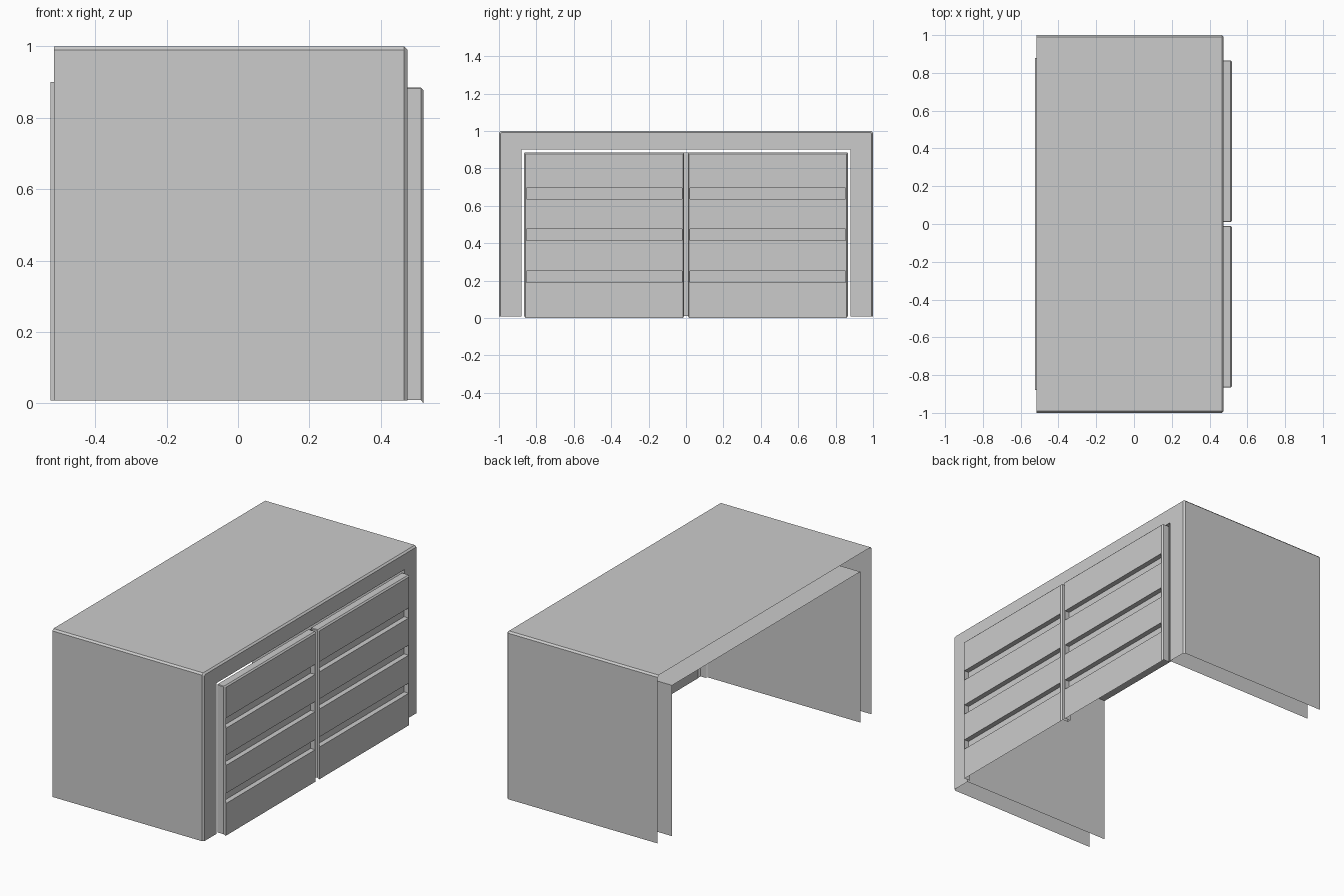
import bpy, bmesh

if "Cube" in bpy.data.objects:
    bpy.data.objects.remove(bpy.data.objects["Cube"])


def make_object(name, quads, mirror=False):
    bm = bmesh.new()
    for q in quads:
        pts = [p for i, p in enumerate(q) if p != q[i - 1]]
        if len(pts) > 2:
            bm.faces.new([bm.verts.new(p) for p in pts])
    bmesh.ops.remove_doubles(bm, verts=bm.verts, dist=0.0005)
    bmesh.ops.recalc_face_normals(bm, faces=bm.faces)
    me = bpy.data.meshes.new(name)
    bm.to_mesh(me)
    bm.free()
    ob = bpy.data.objects.new(name, me)
    bpy.context.collection.objects.link(ob)
    if mirror:
        mod = ob.modifiers.new("Mirror", "MIRROR")
        mod.use_axis = (False, True, False)
        mod.use_mirror_merge = False
    return ob


def loft(sections):
    quads = []
    for a, b in zip(sections, sections[1:]):
        for i in range(len(a) - 1):
            quads.append((a[i], a[i + 1], b[i + 1], b[i]))
    return quads


def arch(x, y0, y1, top, bottom, c=0.0):
    """Upside-down U with chamfered corners, at one x position."""
    return [(x, y0, bottom), (x, y0, top - c), (x, y0 + c, top),
            (x, y1 - c, top), (x, y1, top - c), (x, y1, bottom)]


# Cabinet: outer cover, chamfered front frame and inner liner, open at back and below
make_object("cabinet_shell", loft([
    arch(-0.515, -1, 1, 1.0, 0.008, 0.01),
    arch(0.465, -1, 1, 1.0, 0.008, 0.01),
    arch(0.475, -0.991, 0.991, 0.991, 0.008, 0.006),
    arch(0.475, -0.88, 0.88, 0.9, 0.008),
    arch(-0.525, -0.88, 0.88, 0.9, 0.008),
]))

# Door: thin front shell with chamfered rim, mirrored to the other side
FRONT, GROOVE = 0.52, 0.49
quads = loft([
    arch(0.47, 0.01, 0.865, 0.885, 0.01, 0.003),
    arch(0.512, 0.01, 0.865, 0.885, 0.01, 0.003),
    arch(FRONT, 0.017, 0.857, 0.877, 0.0),
])

# Door front panels with three recessed grooves
ys = [0.017, 0.021, 0.853, 0.857]
zs = [0.0, 0.19, 0.25, 0.415, 0.475, 0.635, 0.695, 0.877]
for j, (z0, z1) in enumerate(zip(zs, zs[1:])):
    for i, (y0, y1) in enumerate(zip(ys, ys[1:])):
        corners = [(y0, z0), (y1, z0), (y1, z1), (y0, z1)]
        front = [(FRONT, y, z) for y, z in corners]
        if i == 1 and j % 2:
            back = [(GROOVE, y, z) for y, z in corners]
            quads += loft([front + front[:1], back + back[:1]])
            quads.append(back)
        else:
            quads.append(front)
make_object("door_panel", quads, mirror=True)

# Strip behind the gap between the doors
make_object("centre_strip", [[(0.476, -0.01, 0.01), (0.476, 0.01, 0.01),
                              (0.476, 0.01, 0.885), (0.476, -0.01, 0.885)]])
